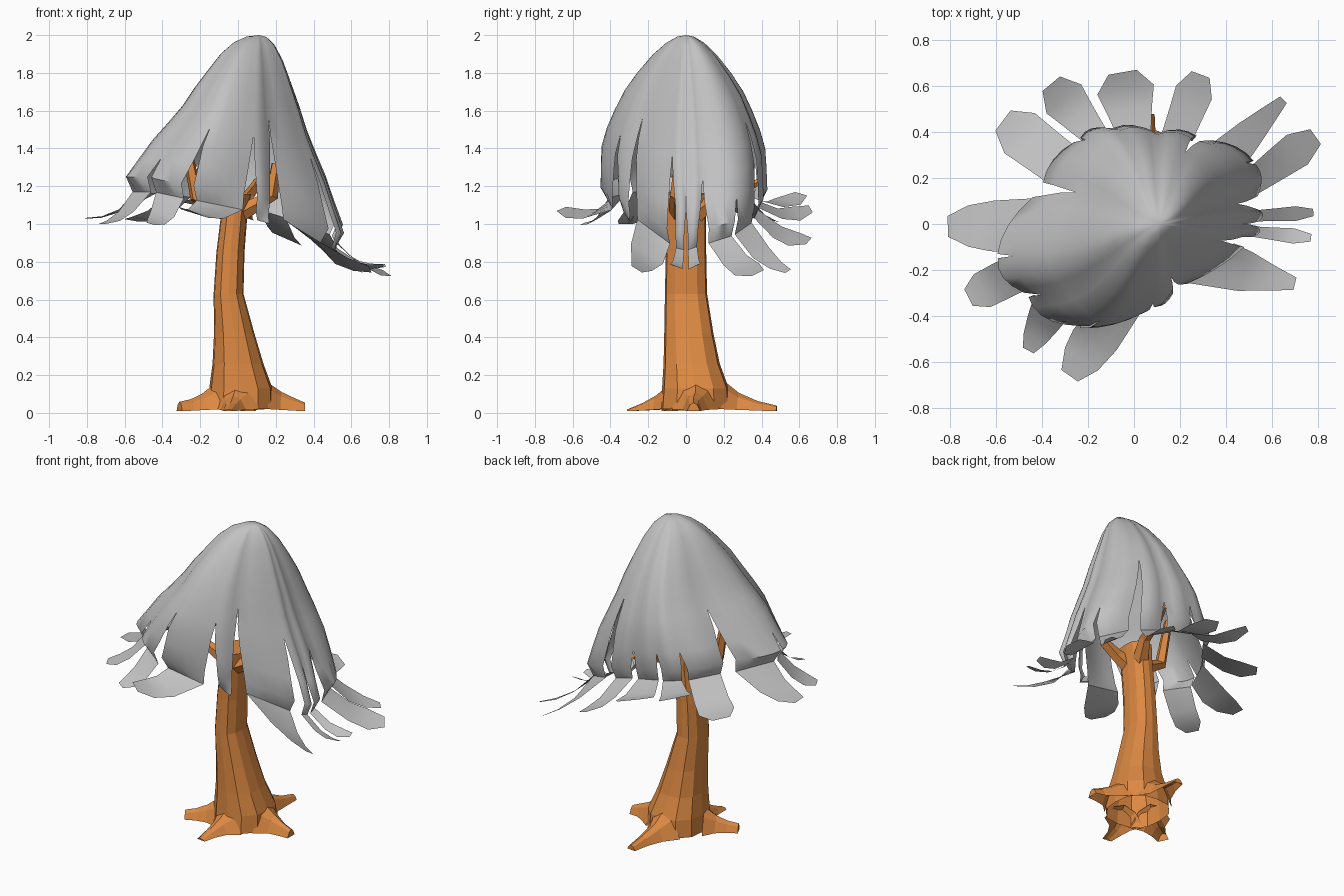
import bpy, bmesh, math
from mathutils import Vector

if "Cube" in bpy.data.objects:
    bpy.data.objects.remove(bpy.data.objects["Cube"], do_unlink=True)


def material(name, color):
    m = bpy.data.materials.new(name)
    m.use_nodes = True
    m.diffuse_color = (*color, 1)
    m.node_tree.nodes["Principled BSDF"].inputs["Base Color"].default_value = (*color, 1)
    return m


bark = material("orange bark", (0.72, 0.25, 0.055))
foliage = material("grey foliage", (0.54, 0.54, 0.54))


def finish(bm, name, mat):
    mesh = bpy.data.meshes.new(name)
    bm.to_mesh(mesh)
    bm.free()
    mesh.materials.append(mat)
    obj = bpy.data.objects.new(name, mesh)
    bpy.context.collection.objects.link(obj)
    return obj


def loft(name, rings, closed=True):
    """Flat-shaded bark through rows of points, capped at the far end."""
    bm = bmesh.new()
    rows = [[bm.verts.new(p) for p in ring] for ring in rings]
    n = len(rows[0])
    for a, b in zip(rows, rows[1:]):
        for i in range(n if closed else n - 1):
            j = (i + 1) % n
            bm.faces.new((a[i], a[j], b[j], b[i]))
    bm.faces.new(rows[-1])
    bmesh.ops.recalc_face_normals(bm, faces=bm.faces)
    return finish(bm, name, bark)


def path_frames(path):
    """Yield point, sideways and upward direction along a path."""
    pts = [Vector(p[:3]) for p in path]
    for i, p in enumerate(pts):
        d = (pts[min(i + 1, len(pts) - 1)] - pts[max(i - 1, 0)]).normalized()
        side = d.cross(Vector((0, 0, 1))).normalized()
        yield p, side, side.cross(d)


def branch(name, path, sides=5):
    """Tapering tube along (x, y, z, radius) points."""
    rings = []
    for (p, side, up), point in zip(path_frames(path), path):
        angles = [2 * math.pi * k / sides for k in range(sides)]
        rings.append([p + (side * math.cos(a) + up * math.sin(a)) * point[3] for a in angles])
    loft(name, rings)


def root(name, path):
    """Arched root, open below, along (x, y, half width, height) points."""
    rings = []
    ground = [(x, y, 0.02 - 0.015 * i / len(path)) for i, (x, y, w, h) in enumerate(path)]
    for (p, side, up), (x, y, w, h) in zip(path_frames(ground), path):
        rings.append([p - side * w, p - side * w * 0.55 + Vector((0, 0, h * 0.75)),
                      p + Vector((0, 0, h)), p + side * w * 0.55 + Vector((0, 0, h * 0.75)),
                      p + side * w])
    loft(name, rings, closed=False)


# Trunk, hollow below: (z, centre x, centre y, radius x, radius y), ridged
trunk = [(0.02, 0.015, 0.05, 0.185, 0.2), (0.13, 0.015, 0.05, 0.18, 0.19),
         (0.26, 0.0, 0.03, 0.145, 0.16), (0.42, -0.02, 0.015, 0.115, 0.14),
         (0.63, -0.05, 0.0, 0.085, 0.12), (0.85, -0.04, 0.0, 0.08, 0.115),
         (1.05, -0.02, 0.0, 0.075, 0.115), (1.16, -0.01, 0.0, 0.085, 0.115)]
SIDES = 12
rings = []
for z, cx, cy, rx, ry in trunk:
    ring = []
    for k in range(SIDES):
        a = 2 * math.pi * k / SIDES
        f = 1.0 if k % 3 else 0.93
        ring.append((cx + rx * f * math.cos(a), cy + ry * f * math.sin(a), z))
    rings.append(ring)
loft("trunk", rings)

# Roots spreading over the ground
root("left_root", [(0.16, 0.05, 0.13, 0.14), (0.23, 0.05, 0.07, 0.095),
                   (0.29, 0.04, 0.045, 0.07), (0.355, 0.04, 0.035, 0.045)])
root("right_root", [(-0.13, -0.01, 0.13, 0.13), (-0.19, -0.04, 0.07, 0.085),
                    (-0.25, -0.07, 0.045, 0.06), (-0.31, -0.1, 0.035, 0.05)])
root("front_root", [(-0.01, -0.1, 0.13, 0.12), (-0.025, -0.16, 0.07, 0.075),
                    (-0.04, -0.23, 0.045, 0.04), (-0.05, -0.31, 0.03, 0.01)])
root("back_root", [(0.02, 0.2, 0.13, 0.15), (0.03, 0.28, 0.07, 0.09),
                   (0.05, 0.38, 0.045, 0.05), (0.06, 0.48, 0.03, 0.03)])

# Branches forking under the canopy
branch("right_branch", [(-0.04, 0, 1.05, 0.05), (-0.13, -0.01, 1.09, 0.04),
                        (-0.22, -0.02, 1.14, 0.035), (-0.28, -0.02, 1.45, 0.025)])
branch("left_branch", [(0.0, -0.04, 1.05, 0.05), (0.09, -0.05, 1.1, 0.04),
                       (0.18, -0.05, 1.15, 0.035), (0.2, -0.04, 1.32, 0.025)])
branch("back_branch", [(0.0, 0.06, 1.05, 0.05), (0.05, 0.16, 1.14, 0.035),
                       (0.08, 0.3, 1.18, 0.03), (0.1, 0.4, 1.23, 0.015)])

# Canopy: each panel starts at a rim corner (x, y, z) with the height of the
# slit there, and ends in a leaf with a tip (x, y, z) and a width
panels = [
    ((0.51, -0.08, 0.96), 1.33, (0.77, -0.06, 0.78), 0.07),
    ((0.54, 0.00, 0.94), 0.96, (0.78, 0.05, 0.78), 0.07),
    ((0.54, 0.09, 0.97), 1.17, (0.79, 0.38, 0.74), 0.17),
    ((0.53, 0.27, 1.02), 1.05, (0.65, 0.54, 0.75), 0.09),
    ((0.31, 0.38, 1.10), 1.55, (0.29, 0.65, 0.91), 0.18),
    ((0.10, 0.40, 1.16), 1.25, (-0.05, 0.66, 1.08), 0.26),
    ((-0.10, 0.42, 1.20), 1.25, (-0.36, 0.61, 1.16), 0.20),
    ((-0.25, 0.37, 1.22), 1.30, (-0.57, 0.45, 1.02), 0.22),
    ((-0.42, 0.15, 1.24), 1.50, (-0.81, -0.01, 1.03), 0.18),
    ((-0.60, -0.14, 1.25), 1.28, (-0.72, -0.32, 1.00), 0.16),
    ((-0.47, -0.31, 1.25), 1.30, (-0.46, -0.55, 1.00), 0.11),
    ((-0.27, -0.46, 1.21), 1.45, (-0.28, -0.66, 1.08), 0.18),
    ((0.07, -0.38, 1.15), 1.46, (0.14, -0.28, 1.04), 0.05),
    ((0.20, -0.28, 1.12), 1.50, (0.70, -0.26, 0.76), 0.13)]
APEX = Vector((0.11, 0, 2.0))
COLS = 4
profile = [(0, 0), (0.09, 0.01), (0.18, 0.05), (0.27, 0.13), (0.36, 0.25),
           (0.45, 0.37), (0.54, 0.5), (0.65, 0.62), (0.77, 0.74), (0.88, 0.87), (1, 1)]


def dome(corner, g, u):
    """Point down the dome below the apex, fuller to the front and back."""
    d = Vector(corner) - APEX
    s = math.sin(math.pi * u)
    return APEX + Vector((d.x * (g + 0.03 * s), d.y * (g + 0.28 * s), d.z * u))


def slit_cut(slit, edge, corner):
    """Width taken off a panel edge below the top of its slit."""
    depth = slit - corner[2]
    widest = min(0.04, 0.008 + 0.12 * depth)
    return widest * max(0, slit - edge.z) / depth


bm = bmesh.new()
for i, (left, slit_l, tip, width) in enumerate(panels):
    right, slit_r = panels[(i + 1) % len(panels)][:2]
    rows = []
    for g, u in profile:
        a, b = dome(left, g, u), dome(right, g, u)
        span = max((b - a).length, 0.001)
        cut_a = min(0.3, slit_cut(slit_l, a, left) / span)
        cut_b = min(0.3, slit_cut(slit_r, b, right) / span)
        out = (a + b) / 2 - APEX
        out.z = 0
        row = []
        for c in range(COLS + 1):
            s = c / COLS
            p = a.lerp(b, cut_a + (1 - cut_a - cut_b) * s)
            row.append(p + out * (0.2 * s * (1 - s)))
        rows.append(row)
    # Elbow, then the leaf blade flaring outwards
    tip = Vector(tip)
    rim = rows[-1]
    mid = (rim[0] + rim[-1]) / 2
    elbow = Vector((mid.x * 0.95, mid.y * 0.95, mid.z - 0.08))
    run = tip - elbow
    across = Vector((-run.y, run.x, 0)).normalized()
    chord = rim[-1] - rim[0]
    if across.dot(chord) < 0:
        across.negate()
    across.z = 1.5 * chord.z / chord.length
    neck = chord.length * 0.9
    for v, w, blend in ((0, neck, 0.2), (0.4, (width + neck) / 2, 0.8),
                        (0.72, width, 1), (1, width * 0.5, 1)):
        direction = chord.normalized().lerp(across, blend).normalized()
        centre = elbow + run * v
        centre.z -= 0.04 * math.sin(math.pi * v)
        rows.append([centre + direction * (w * (c / COLS - 0.5)) for c in range(COLS + 1)])
    verts = [[bm.verts.new(p) for p in row] for row in rows]
    for r, s in zip(verts, verts[1:]):
        for c in range(COLS):
            bm.faces.new((r[c], s[c], s[c + 1], r[c + 1]))
bmesh.ops.remove_doubles(bm, verts=bm.verts, dist=0.0005)
canopy = finish(bm, "canopy", foliage)

bpy.ops.object.select_all(action="DESELECT")
canopy.select_set(True)
bpy.context.view_layer.objects.active = canopy
bpy.ops.object.shade_smooth_by_angle(angle=math.radians(50))
